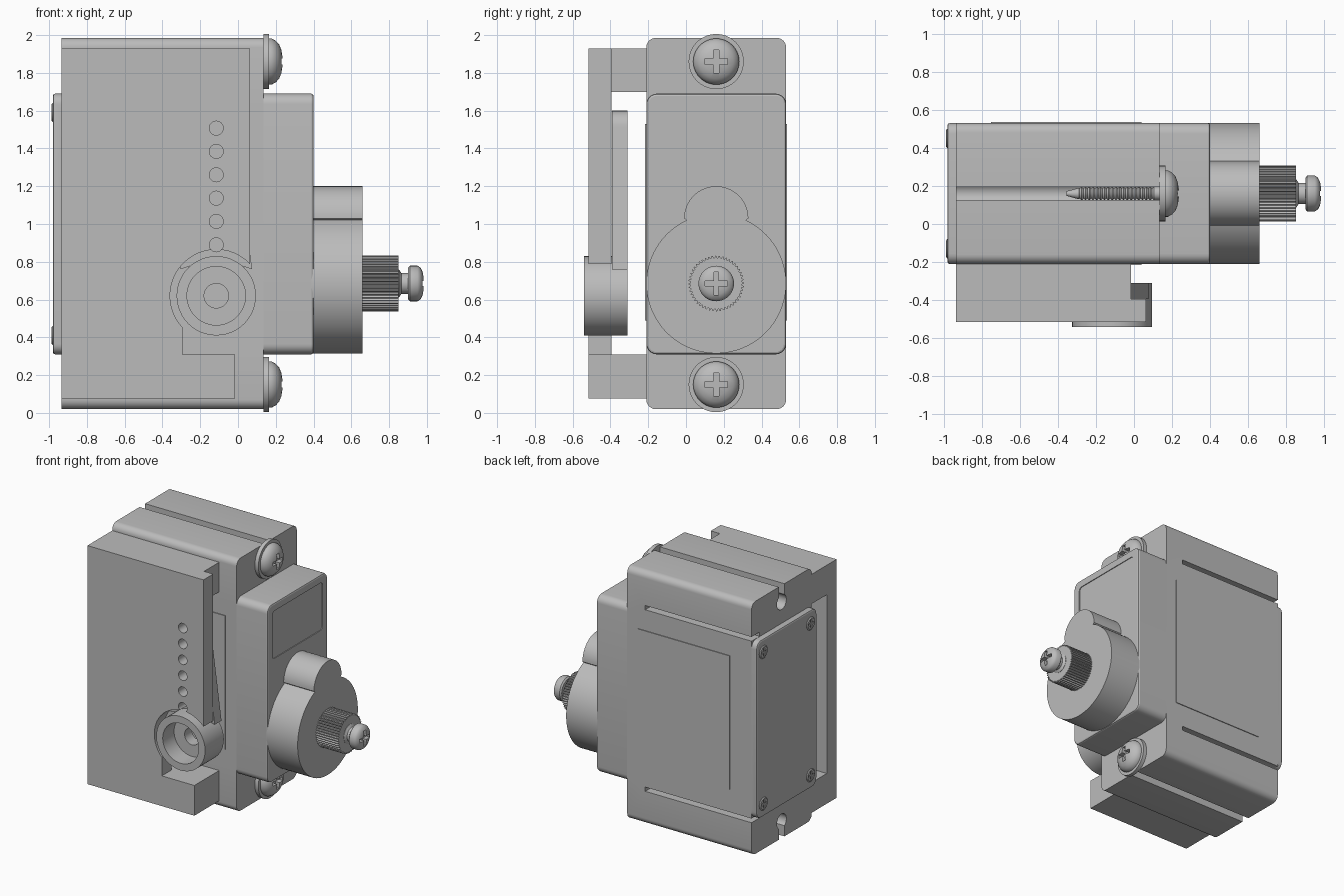
import bpy, bmesh, math
from mathutils import Vector

old = bpy.data.objects.get("Cube")
if old:
    bpy.data.objects.remove(old)

grey = bpy.data.materials.new("mid_grey")
grey.use_nodes = True
COLOUR = (0.5, 0.5, 0.5, 1)
grey.diffuse_color = COLOUR
grey.node_tree.nodes["Principled BSDF"].inputs["Base Color"].default_value = COLOUR

Y0, Y1, YC = -0.21, 0.53, 0.16      # case depth and centre
MID = 1.0025                        # mirror height of the case
AXIS_Z = 0.685                      # output shaft height
HX, HZ = -0.115, 0.62               # horn hub centre


def finish(name, bm, smooth=True):
    bmesh.ops.recalc_face_normals(bm, faces=bm.faces)
    mesh = bpy.data.meshes.new(name)
    bm.to_mesh(mesh)
    bm.free()
    ob = bpy.data.objects.new(name, mesh)
    bpy.context.collection.objects.link(ob)
    mesh.materials.append(grey)
    return shade(ob) if smooth else ob


def activate(ob):
    bpy.ops.object.select_all(action="DESELECT")
    ob.select_set(True)
    bpy.context.view_layer.objects.active = ob


def shade(ob):
    activate(ob)
    bpy.ops.object.shade_smooth_by_angle(angle=math.radians(32))
    return ob


def prism(name, pts, a, b, axis="x"):
    """Extrude an outline (y,z) along x, or (x,z) along y."""
    bm = bmesh.new()
    place = (lambda p: (a, *p)) if axis == "x" else (lambda p: (p[0], a, p[1]))
    face = bm.faces.new([bm.verts.new(place(p)) for p in pts])
    top = bmesh.ops.extrude_face_region(bm, geom=[face])["geom"]
    shift = Vector((b - a, 0, 0)) if axis == "x" else Vector((0, b - a, 0))
    bmesh.ops.translate(bm, vec=shift, verts=[v for v in top if isinstance(v, bmesh.types.BMVert)])
    return finish(name, bm)


def arc(u, v, r, start=0, end=360, n=48):
    steps = n if end - start == 360 else n + 1
    return [(u + r * math.cos(t), v + r * math.sin(t))
            for t in (math.radians(start + (end - start) * i / n) for i in range(steps))]


def rounded(u0, u1, v0, v1, r):
    corners = [(u1 - r, v1 - r, 0), (u0 + r, v1 - r, 90), (u0 + r, v0 + r, 180), (u1 - r, v0 + r, 270)]
    return [p for u, v, s in corners for p in arc(u, v, r, s, s + 90, 6)]


def rect(u0, u1, v0, v1):
    return [(u0, v0), (u1, v0), (u1, v1), (u0, v1)]


def lathe(name, profile, y, z, n=40):
    """Revolve (x, radius) points around an x-parallel axis."""
    bm = bmesh.new()
    rings = [[bm.verts.new((x, *p)) for p in arc(y, z, r, n=n)] for x, r in profile]
    for p, q in zip(rings, rings[1:]):
        for i in range(n):
            bm.faces.new((p[i], p[(i + 1) % n], q[(i + 1) % n], q[i]))
    bm.faces.new(rings[0])
    bm.faces.new(rings[-1])
    return finish(name, bm)


def modify(ob, kind, **settings):
    mod = ob.modifiers.new(kind, kind)
    for key, value in settings.items():
        setattr(mod, key, value)
    activate(ob)
    bpy.ops.object.modifier_apply(modifier=mod.name)


def combine(ob, *tools, operation="DIFFERENCE"):
    for tool in tools:
        modify(ob, "BOOLEAN", object=tool, operation=operation, solver="EXACT")
        bpy.data.objects.remove(tool)
    return shade(ob)


def cross_cut(ob, x0, x1, y, z, length, width):
    combine(ob, prism("cutter", rect(y - length, y + length, z - width, z + width), x0, x1),
            prism("cutter", rect(y - width, y + width, z - length, z + length), x0, x1))


# Case: main body joined with the wider mounting block
case = prism("case", rounded(Y0, Y1, 0.31, 1.69, 0.055), -0.98, 0.40)
modify(case, "BEVEL", width=0.012, segments=2, limit_method="ANGLE", angle_limit=math.radians(60))
combine(case, prism("block", rounded(Y0, Y1, 0.02, 1.985, 0.05), -0.935, 0.135), operation="UNION")

# Screw slots, thin rear slots and the shallow window
cuts = []
for s in (1, -1):
    def z_of(z):
        return MID + s * (z - MID)
    cuts.append(prism("cutter", rect(YC - 0.034, YC + 0.034, *sorted((z_of(1.86), z_of(2.1)))), -1, 0.2))
    cuts.append(prism("cutter", arc(YC, z_of(1.855), 0.058, n=24), -1, 0.2))
    cuts.append(prism("cutter", rect(-1, -0.02, *sorted((z_of(1.692), z_of(1.725)))), Y1 - 0.1, 0.6, "y"))
cuts.append(prism("cutter", rounded(-0.15, 0.47, 1.26, 1.63, 0.03), 0.394, 0.5))
combine(case, *cuts)

# Raised label panels on both broad sides
for name, y in (("front_panel", Y0 - 0.006), ("back_panel", Y1 - 0.003)):
    prism(name, rect(-0.75, 0.04, 0.49, 1.53), y, y + 0.009, "y")

# Cover screws on the end plate
for y in (-0.13, 0.45):
    for z in (0.41, 1.59):
        screw = lathe("cover_screw", [(-0.95, 0.05), (-0.982, 0.05), (-0.988, 0.042)], y, z, 24)
        cross_cut(screw, -1, -0.972, y, z, 0.032, 0.008)

# Gear housing: large round with a small round lobe
meet = math.degrees(math.asin((1.02 - AXIS_Z) / 0.37))
outline = arc(YC, AXIS_Z, 0.37, 180 - meet, 360 + meet, 72) + arc(YC, 1.03, 0.17, 0, 180, 32)
prism("gear_housing", outline, 0.39, 0.66)

# Splined output shaft
TEETH = 48
spline = []
for i in range(TEETH * 4):
    t = math.tau * i / (TEETH * 4)
    r = 0.147 if i % 4 < 2 else 0.136
    spline.append((YC + r * math.cos(t), AXIS_Z + r * math.sin(t)))
prism("output_spline", spline, 0.65, 0.85)

# Shaft screw
head = lathe("shaft_screw", [(0.84, 0.075), (0.852, 0.075), (0.865, 0.055), (0.90, 0.055), (0.90, 0.082),
                             (0.91, 0.094), (0.95, 0.094), (0.966, 0.084), (0.978, 0.06), (0.983, 0.03)],
             YC, AXIS_Z)
cross_cut(head, 0.95, 1.05, YC, AXIS_Z, 0.06, 0.013)

# Mounting screws with washer, dome and threaded shank
for name, z in (("upper", 1.86), ("lower", 0.15)):
    lathe(name + "_washer", [(0.135, 0.146), (0.165, 0.146), (0.165, 0.1)], YC, z)
    dome = lathe(name + "_screw_head", [(0.16, 0.122), (0.178, 0.122), (0.20, 0.11), (0.218, 0.09),
                                        (0.23, 0.06), (0.236, 0.025)], YC, z)
    cross_cut(dome, 0.198, 0.3, YC, z, 0.06, 0.015)
    thread = [(-0.355, 0.012), (-0.29, 0.03)]
    for i in range(20):
        x = -0.285 + i * 0.02
        thread += [(x, 0.026), (x + 0.01, 0.036)]
    lathe(name + "_screw_shank", thread + [(0.14, 0.036)], YC, z, 16)

# Bracket: side wall with two arms reaching the mounting block
wall = [(-0.935, 0.075), (-0.015, 0.075), (-0.015, 0.31), (-0.295, 0.31), (-0.295, HZ),
        (0.063, HZ), (0.063, 1.93), (-0.935, 1.93)]
bracket = prism("bracket_wall", wall, -0.515, -0.395, "y")
holes = [0.89 + 0.1235 * i for i in range(6)]


def hole_cutters():
    return [prism("cutter", arc(HX, z, 0.037, n=24), -0.6, -0.25, "y") for z in holes]


combine(bracket, prism("cutter", arc(HX, HZ, 0.245), -0.6, -0.3, "y"), *hole_cutters())
for name, z0, z1 in (("upper_arm", 1.70, 1.93), ("lower_arm", 0.075, 0.31)):
    prism(name, rect(-0.935, -0.015, z0, z1), -0.40, Y0 + 0.01, "y")

# Horn: hub ring and tapered arm with a row of holes
hub = prism("horn_hub", arc(HX, HZ, 0.21), -0.54, -0.31, "y")
combine(hub, prism("cutter", arc(HX, HZ, 0.155), -0.6, -0.40, "y"),
        prism("cutter", arc(HX, HZ, 0.065, n=24), -0.6, -0.2, "y"))
blade = arc(HX, 1.51, 0.09, 0, 180, 16) + [(HX - 0.19, 0.76), (HX - 0.1, 0.79), (HX + 0.1, 0.79), (HX + 0.19, 0.76)]
combine(prism("horn_arm", blade, -0.393, -0.31, "y"), *hole_cutters())
